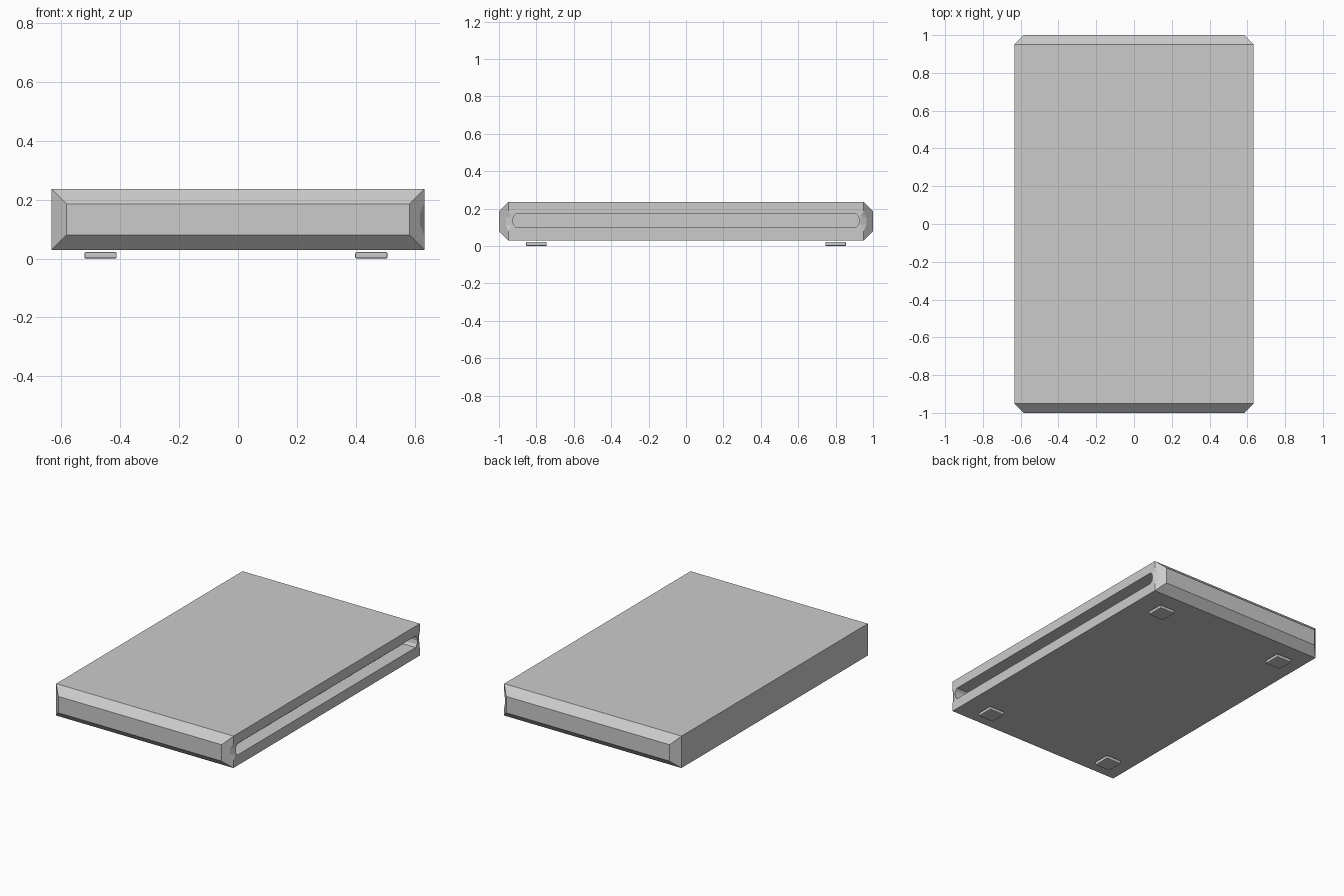
import bpy, bmesh

if "Cube" in bpy.data.objects:
    bpy.data.objects.remove(bpy.data.objects["Cube"])

HX, HY, Z0, Z1, C = 0.633, 1.0, 0.03, 0.236, 0.05


def hull(name, points):
    """Convex solid around the given points."""
    bm = bmesh.new()
    for p in points:
        bm.verts.new(p)
    bmesh.ops.convex_hull(bm, input=bm.verts)
    bmesh.ops.dissolve_limit(bm, angle_limit=0.002, verts=bm.verts, edges=bm.edges)
    bmesh.ops.recalc_face_normals(bm, faces=bm.faces)
    mesh = bpy.data.meshes.new(name)
    bm.to_mesh(mesh)
    bm.free()
    obj = bpy.data.objects.new(name, mesh)
    bpy.context.collection.objects.link(obj)
    return obj


def cut(target, cutter):
    """Subtract the cutter, then discard it."""
    cutter.hide_render = True
    mod = target.modifiers.new("cut", 'BOOLEAN')
    mod.operation = 'DIFFERENCE'
    mod.solver = 'EXACT'
    mod.object = cutter
    bpy.context.view_layer.objects.active = target
    bpy.ops.object.modifier_apply(modifier=mod.name)
    bpy.data.objects.remove(cutter)


# Flat case with chamfered front and back ends
case = []
for sx in (-1, 1):
    for sy in (-1, 1):
        case += [(sx * HX, sy * (HY - C), z) for z in (Z0, Z1)]
        case += [(sx * (HX - C), sy * HY, z) for z in (Z0 + C, Z1 - C)]
body = hull("case", case)

# Small dished relief where the slot meets each right-hand chamfer
for s in (-1, 1):
    relief = [(HX, s * 0.932, z) for z in (0.11, 0.16)]
    relief += [(HX - 0.015, s * 0.965, z) for z in (0.115, 0.153)]
    relief += [(HX, s * 0.95, z) for z in (0.08, 0.188)]
    relief += [(0.70, s * y, z) for y in (0.932, 1.05) for z in (0.08, 0.188)]
    cut(body, hull("relief_cutter", relief))

# Long slot with softly pointed ends along the right side
outline = [(0.908, 0.098), (0.922, 0.112), (0.927, 0.135), (0.922, 0.158), (0.908, 0.172)]
cut(body, hull("slot_cutter", [(x, s * y, z) for x in (HX - 0.09, HX + 0.1)
                               for s in (-1, 1) for y, z in outline]))

# Four thin feet with bevelled edges
for name_x, x in (("left", -0.467), ("right", 0.453)):
    for name_y, y in (("front", -0.80), ("back", 0.80)):
        bpy.ops.mesh.primitive_cube_add(size=1, location=(x, y, 0.011))
        foot = bpy.context.object
        foot.name = f"foot_{name_y}_{name_x}"
        foot.scale = (0.11, 0.11, 0.022)
        bpy.ops.object.transform_apply(location=False, rotation=False, scale=True)
        bevel = foot.modifiers.new("bevel", 'BEVEL')
        bevel.width = 0.005
        bevel.segments = 2
